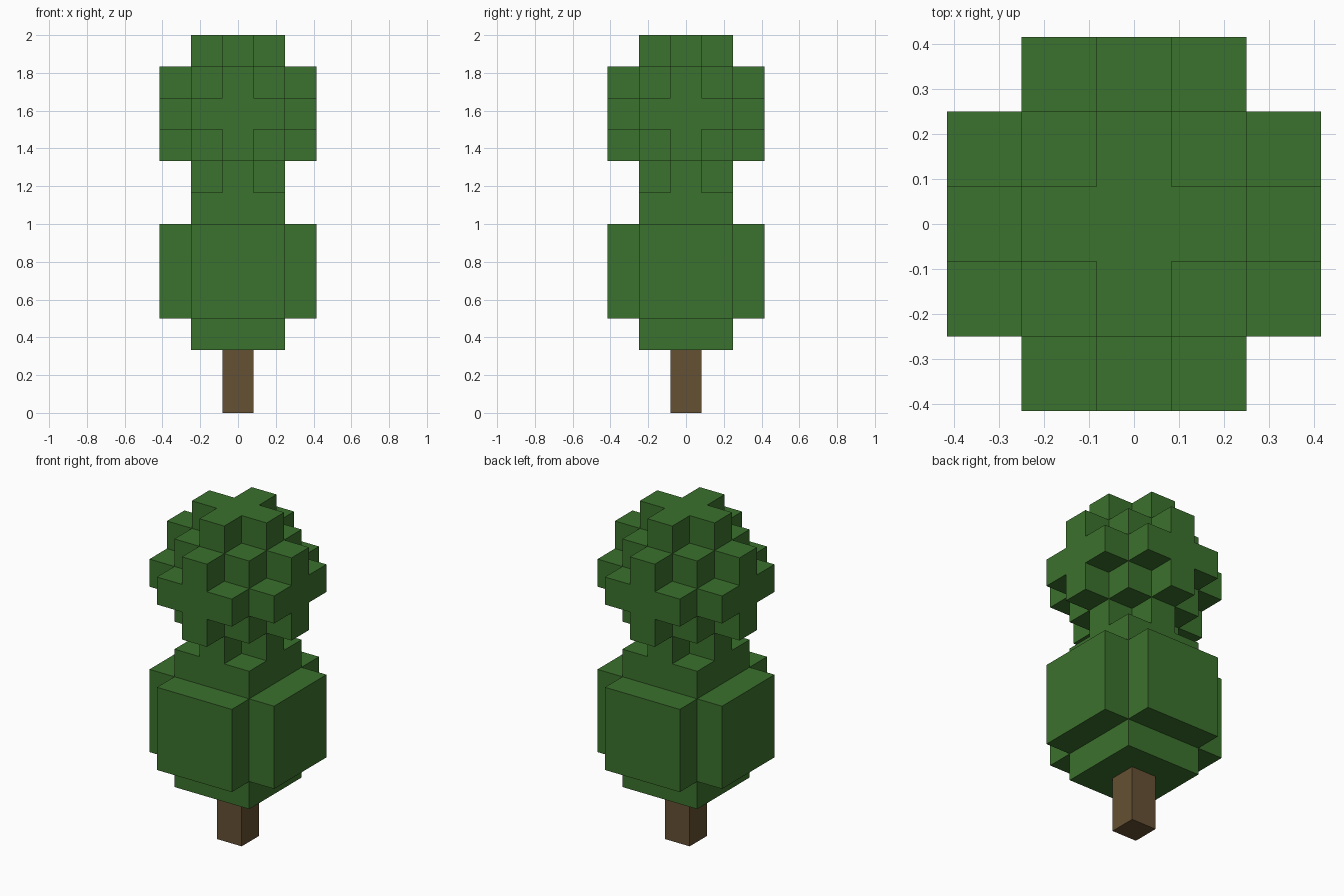
import bpy, bmesh, math
from itertools import product
from mathutils import Vector

default = bpy.data.objects.get("Cube")
if default:
    bpy.data.objects.remove(default)

U = 2 / 12  # edge of one block; the tree is twelve blocks tall


def material(name, rgb):
    mat = bpy.data.materials.new(name)
    mat.use_nodes = True
    color = (*rgb, 1)
    mat.diffuse_color = color
    mat.node_tree.nodes["Principled BSDF"].inputs["Base Color"].default_value = color
    return mat


def block_part(name, mat, layers, filled):
    """Outer shell of all blocks (x, y, layer) for which filled() is true."""
    cells = {c for c in product(range(-2, 3), range(-2, 3), layers) if filled(*c)}
    bm = bmesh.new()
    for cell in cells:
        center = Vector((cell[0], cell[1], cell[2] + 0.5))
        for axis, sign in product(range(3), (-1, 1)):
            neighbour = list(cell)
            neighbour[axis] += sign
            if tuple(neighbour) in cells:
                continue
            normal, a, b = Vector(), Vector(), Vector()
            normal[axis] = sign / 2
            a[(axis + 1) % 3] = sign / 2
            b[(axis + 2) % 3] = 0.5
            corners = (-a - b, a - b, a + b, b - a)
            bm.faces.new([bm.verts.new((center + normal + k) * U) for k in corners])
    # Weld the blocks and merge flat areas into single faces
    bmesh.ops.remove_doubles(bm, verts=bm.verts, dist=U / 100)
    bmesh.ops.dissolve_limit(bm, angle_limit=math.radians(1),
                             verts=bm.verts, edges=bm.edges)
    mesh = bpy.data.meshes.new(name)
    bm.to_mesh(mesh)
    bm.free()
    mesh.materials.append(mat)
    obj = bpy.data.objects.new(name, mesh)
    bpy.context.collection.objects.link(obj)
    return obj


def lower_rule(x, y, z):
    # Square core with a wide panel on each side of the middle layers
    near, far = sorted((abs(x), abs(y)))
    return far <= 1 or (near <= 1 and 3 <= z <= 5)


def crown_rule(x, y, z):
    # Solid cube core with a plus-shaped cap on all six sides
    d = sorted((abs(x), abs(y), abs(z - 9)))
    return d[2] <= 1 or d[0] + d[1] <= 1


leaf = material("leaf green", (0.044, 0.165, 0.026))
bark = material("bark brown", (0.130, 0.082, 0.033))

block_part("trunk", bark, range(0, 2), lambda x, y, z: x == 0 and y == 0)
block_part("lower_foliage", leaf, range(2, 7), lower_rule)
block_part("crown_foliage", leaf, range(7, 12), crown_rule)
